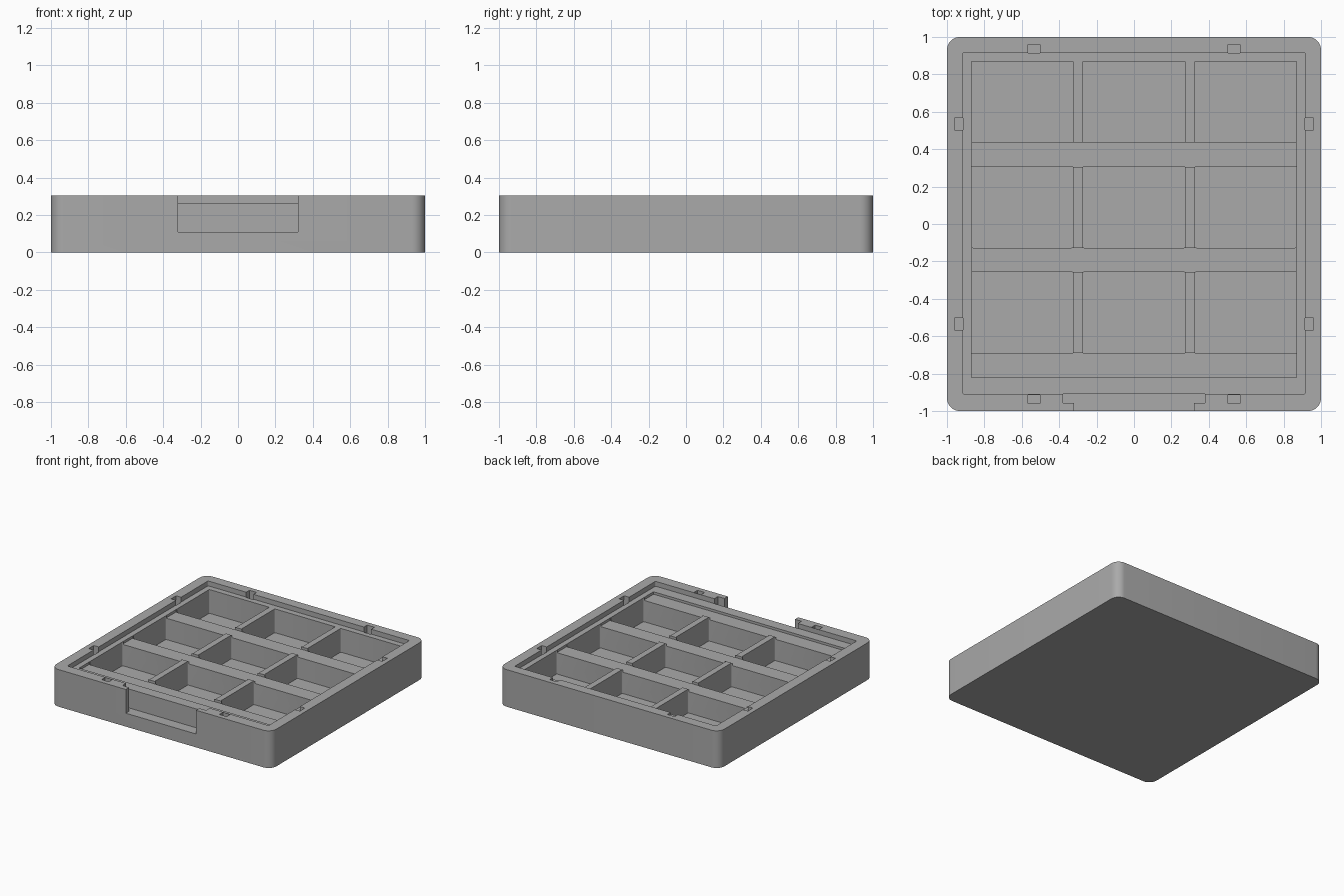
import bpy
import bmesh
import math

if "Cube" in bpy.data.objects:
    bpy.data.objects.remove(bpy.data.objects["Cube"], do_unlink=True)

TOP, LEDGE, STRIP, FLOOR = 0.305, 0.265, 0.245, 0.07

grey = bpy.data.materials.new("plain_grey")
grey.use_nodes = True
colour = (0.4, 0.4, 0.4, 1)
grey.diffuse_color = colour
grey.node_tree.nodes["Principled BSDF"].inputs["Base Color"].default_value = colour


def block(name, x0, x1, y0, y1, z0, z1, radius=0.0, steps=4):
    """Upright block, with rounded vertical corners when radius is set."""
    points = []
    corners = ((x1, y1, -1, -1), (x0, y1, 1, -1), (x0, y0, 1, 1), (x1, y0, -1, 1))
    for i, (x, y, sx, sy) in enumerate(corners):
        if not radius:
            points.append((x, y))
            continue
        for k in range(steps + 1):
            a = math.pi / 2 * (i + k / steps)
            points.append((x + sx * radius + radius * math.cos(a),
                           y + sy * radius + radius * math.sin(a)))
    bm = bmesh.new()
    base = bm.faces.new([bm.verts.new((x, y, z0)) for x, y in points])
    new = bmesh.ops.extrude_face_region(bm, geom=[base])["geom"]
    bmesh.ops.translate(bm, vec=(0, 0, z1 - z0),
                        verts=[v for v in new if isinstance(v, bmesh.types.BMVert)])
    bmesh.ops.recalc_face_normals(bm, faces=bm.faces)
    mesh = bpy.data.meshes.new(name)
    bm.to_mesh(mesh)
    bm.free()
    mesh.materials.append(grey)
    ob = bpy.data.objects.new(name, mesh)
    bpy.context.collection.objects.link(ob)
    return ob


tray = block("compartment_tray", -1, 1, -1, 1, 0, TOP, 0.07, 8)
bpy.context.view_layer.objects.active = tray
tray.select_set(True)


def cut(*args, **kw):
    """Carve a block out of the tray."""
    cutter = block("cutter", *args, **kw)
    cutter.hide_render = True
    mod = tray.modifiers.new("cut", "BOOLEAN")
    mod.operation = "DIFFERENCE"
    mod.solver = "EXACT"
    mod.object = cutter
    bpy.ops.object.modifier_apply(modifier=mod.name)
    bpy.data.objects.remove(cutter, do_unlink=True)


# Rim recess that leaves the ledge
HIGH = TOP + 0.1
cut(-0.915, 0.915, -0.91, 0.918, LEDGE, HIGH, radius=0.01)

# Three rows of three cells, each row with a lower strip in front
for back in (0.87, 0.307, -0.257):
    front = back - 0.434
    cut(-0.87, 0.87, front - 0.13, front, STRIP, HIGH)
    for x0, x1 in ((-0.87, -0.325), (-0.275, 0.275), (0.325, 0.87)):
        cut(x0, x1, front, back, FLOOR, HIGH, radius=0.008)

# Front latch opening with a wider slot behind the lip
cut(-0.32, 0.32, -1.1, -0.91, 0.11, HIGH)
cut(-0.38, 0.38, -0.957, -0.91, 0.11, HIGH)

# Lid clip slots in all four walls
for side in (-1, 1):
    for pos in (-0.535, 0.535):
        a, b = sorted((side * 0.913, side * 0.96))
        cut(pos - 0.033, pos + 0.033, a, b, 0.22, HIGH)
        cut(a, b, pos - 0.033, pos + 0.033, 0.22, HIGH)

bpy.ops.object.shade_smooth_by_angle(angle=math.radians(30))
